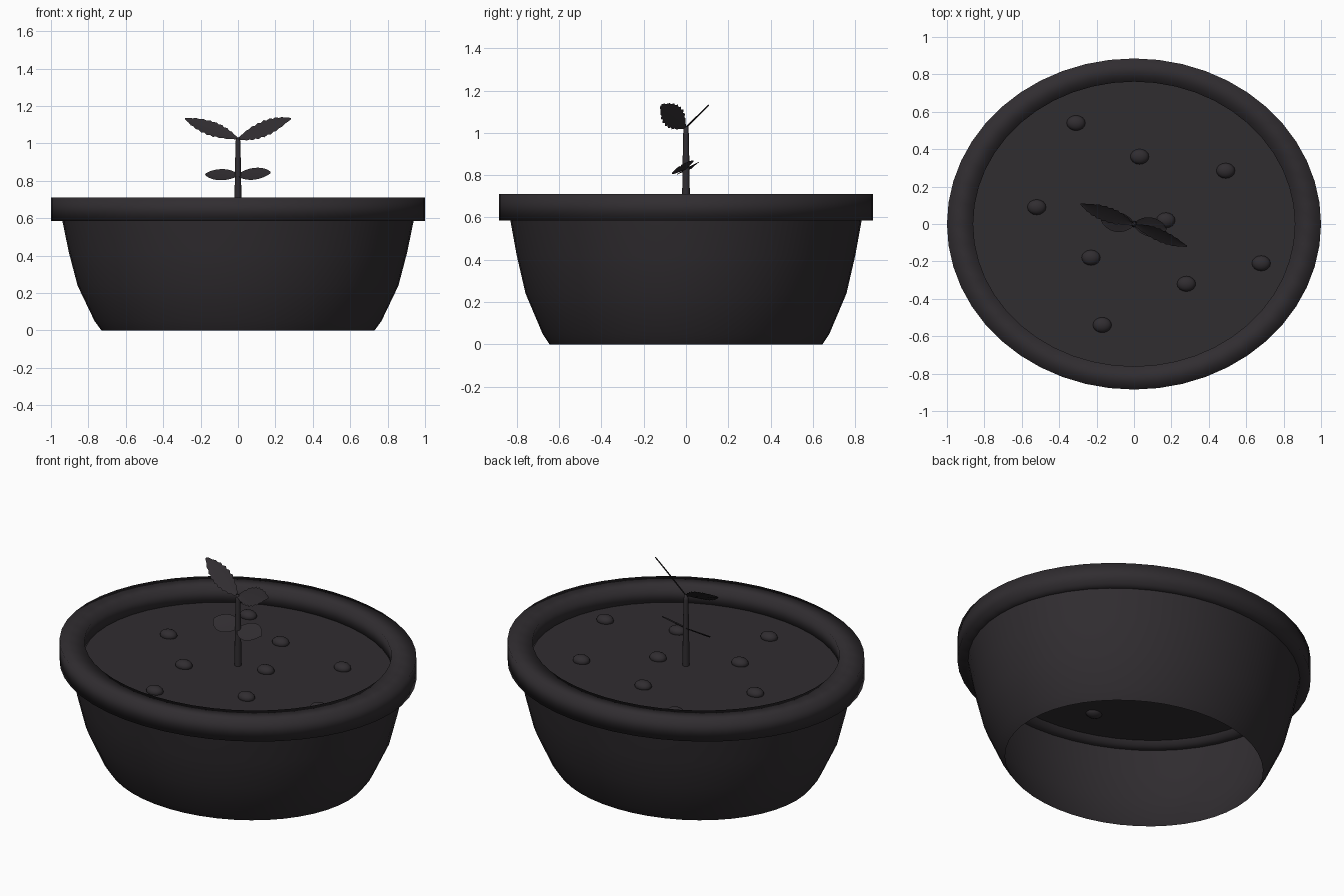
import bpy, bmesh, math
from mathutils import Vector

if "Cube" in bpy.data.objects:
    bpy.data.objects.remove(bpy.data.objects["Cube"])

SEG = 48
OVAL = 0.885   # depth / width of the oval pot

mat = bpy.data.materials.new("dark")
mat.diffuse_color = (0.030, 0.026, 0.030, 1)
mat.use_nodes = True
mat.node_tree.nodes["Principled BSDF"].inputs["Base Color"].default_value = mat.diffuse_color


def finish(name, bm, smooth=True, fix=False):
    if fix:
        bmesh.ops.recalc_face_normals(bm, faces=bm.faces[:])
    me = bpy.data.meshes.new(name)
    bm.to_mesh(me)
    bm.free()
    for p in me.polygons:
        p.use_smooth = smooth
    me.materials.append(mat)
    ob = bpy.data.objects.new(name, me)
    bpy.context.collection.objects.link(ob)
    return ob


def lathe(name, profile, seg=SEG, oval=OVAL, closed=False, cap=False):
    """Spin (radius, z) points around z into an oval shell."""
    bm = bmesh.new()
    rings = []
    for r, z in profile:
        rings.append([bm.verts.new((r * math.cos(2 * math.pi * i / seg),
                                    r * oval * math.sin(2 * math.pi * i / seg), z))
                      for i in range(seg)])
    pairs = list(zip(rings, rings[1:]))
    if closed:
        pairs.append((rings[-1], rings[0]))
    for a, b in pairs:
        for i in range(seg):
            j = (i + 1) % seg
            bm.faces.new((a[i], a[j], b[j], b[i]))
    if cap:
        bm.faces.new(rings[-1])
    return finish(name, bm, fix=closed)


def leaf(name, base, axis, normal, half, teeth=0, power=1.0):
    """Flat leaf from base along axis; teeth adds a saw-edged outline."""
    base, t = Vector(base), Vector(axis)
    w = Vector(normal).cross(t).normalized()
    up = t.cross(w).normalized()
    n = teeth * 2 if teeth else 14
    bm = bmesh.new()
    rows = []
    for i in range(n + 1):
        u = i / n
        h = half * max(math.sin(math.pi * u), 0.0) ** power
        if teeth and i % 2 == 0:
            h *= 0.84
        h = max(h, 0.004)
        c = base + t * u
        rows.append([bm.verts.new(c + w * h * s + up * 0.006 * abs(s)) for s in (-1, 0, 1)])
    for a, b in zip(rows, rows[1:]):
        for k in range(2):
            bm.faces.new((a[k], b[k], b[k + 1], a[k + 1]))
    return finish(name, bm)


# pot: open-bottomed body and a square-section rim
lathe("pot_body", [(0.73, 0), (0.767, 0.05), (0.858, 0.24), (0.905, 0.42), (0.94, 0.59)])
lathe("pot_rim", [(0.87, 0.585), (1.0, 0.585), (1.0, 0.71), (0.86, 0.71)], closed=True)

# soil surface
lathe("soil", [(0.87, 0.61), (0.45, 0.61), (0.02, 0.61)], cap=True)

# pebbles half sunk in the soil
spots = [(-0.31, 0.54), (0.03, 0.36), (0.49, 0.285), (-0.52, 0.09), (-0.23, -0.18),
         (0.28, -0.32), (0.68, -0.21), (-0.17, -0.54), (0.17, 0.02)]
for i, (x, y) in enumerate(spots):
    bm = bmesh.new()
    bmesh.ops.create_uvsphere(bm, u_segments=16, v_segments=8, radius=1)
    bmesh.ops.scale(bm, vec=(0.05, 0.041, 0.03), verts=bm.verts)
    bmesh.ops.translate(bm, vec=(x, y, 0.618), verts=bm.verts)
    finish(f"pebble_{i + 1}", bm)

# seedling stem
lathe("stem", [(0.019, 0.60), (0.017, 0.82), (0.013, 1.0), (0.011, 1.03)],
      seg=12, oval=1, cap=True)

# rounded seed leaves
leaf("seed_leaf_right", (0, 0, 0.825), (0.175, -0.025, 0.015), (-0.25, -0.5, 0.83), 0.06, power=0.6)
leaf("seed_leaf_left", (0, 0, 0.825), (-0.175, 0.025, 0.005), (0, -0.5, 0.87), 0.06, power=0.6)

# saw-edged true leaves
leaf("true_leaf_right", (0, 0, 1.02), (0.285, -0.115, 0.11), (-0.484, -0.68, 0.55), 0.06, teeth=9, power=0.8)
leaf("true_leaf_left", (0, 0, 1.02), (-0.285, 0.11, 0.11), (0, -0.68, 0.73), 0.056, teeth=9, power=0.8)
